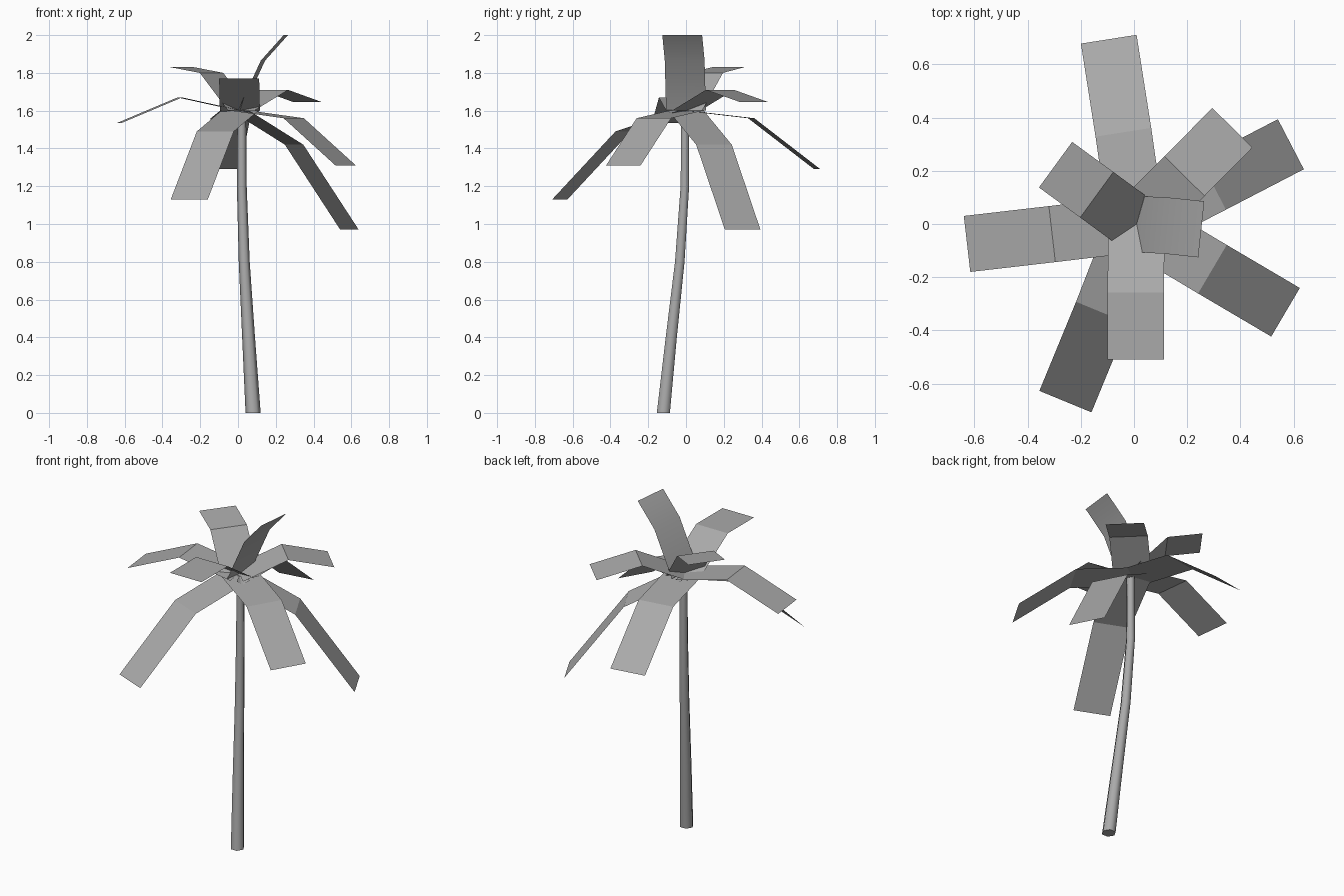
import bpy, bmesh, math
from mathutils import Vector

cube = bpy.data.objects.get("Cube")
if cube:
    bpy.data.objects.remove(cube, do_unlink=True)

grey = bpy.data.materials.new("mid_grey")
grey.use_nodes = True
grey.diffuse_color = (0.4, 0.4, 0.4, 1)
grey.node_tree.nodes["Principled BSDF"].inputs["Base Color"].default_value = (0.4, 0.4, 0.4, 1)


def finish(bm, name):
    mesh = bpy.data.meshes.new(name)
    bm.to_mesh(mesh)
    bm.free()
    mesh.materials.append(grey)
    obj = bpy.data.objects.new(name, mesh)
    bpy.context.collection.objects.link(obj)
    for p in mesh.polygons:
        p.use_smooth = True
    bpy.ops.object.select_all(action="DESELECT")
    obj.select_set(True)
    bpy.context.view_layer.objects.active = obj
    return obj


# Trunk: tapered six-sided rings along a leaning path (x, y, z, radius)
path = [(0.08, -0.12, 0.0, 0.04), (0.056, -0.078, 0.4, 0.034),
        (0.033, -0.033, 0.8, 0.029), (0.02, -0.006, 1.2, 0.026),
        (0.02, -0.005, 1.6, 0.023)]
SIDES = 6
bm = bmesh.new()
rings = [[bm.verts.new((x + r * math.cos(math.tau * i / SIDES),
                        y + r * math.sin(math.tau * i / SIDES), z))
          for i in range(SIDES)] for x, y, z, r in path]
for low, high in zip(rings, rings[1:]):
    for i in range(SIDES):
        j = (i + 1) % SIDES
        bm.faces.new((low[i], low[j], high[j], high[i]))
bm.faces.new(rings[0][::-1])
bm.faces.new(rings[-1])
finish(bm, "trunk")
bpy.ops.object.shade_smooth_by_angle(angle=math.radians(65))

# Fronds: strips bent once, from the crown through a bend to a tip
CROWN = Vector((0.01, 0.0, 1.6))
HALF_WIDTH = 0.106
fronds = {
    "back": ((-0.04, 0.345, 1.56), (-0.095, 0.695, 1.29)),
    "back_left_low": ((0.297, 0.148, 1.42), (0.59, 0.30, 0.97)),
    "back_left_high": ((0.19, 0.18, 1.71), (0.37, 0.362, 1.645)),
    "front_left": ((0.295, -0.17, 1.56), (0.57, -0.332, 1.31)),
    "front_right": ((-0.12, -0.333, 1.49), (-0.258, -0.668, 1.13)),
    "front": ((0.006, -0.258, 1.77), (0.006, -0.51, 1.77)),
    "upright_left": ((0.132, -0.007, 1.865), (0.253, -0.02, 2.0)),
    "back_right": ((-0.14, 0.11, 1.80), (-0.295, 0.223, 1.83)),
    "right": ((-0.308, -0.038, 1.67), (-0.628, -0.075, 1.535)),
}
for name, (bend, tip) in fronds.items():
    bend, tip = Vector(bend), Vector(tip)
    side = (tip - bend).cross(Vector((0, 0, 1))).normalized() * HALF_WIDTH
    bm = bmesh.new()
    rows = [[bm.verts.new(p - side), bm.verts.new(p + side)]
            for p in (CROWN, bend, tip)]
    for a, b in zip(rows, rows[1:]):
        bm.faces.new((a[0], a[1], b[1], b[0]))
    finish(bm, name + "_frond")
    bpy.ops.object.shade_smooth_by_angle(angle=math.radians(20))
